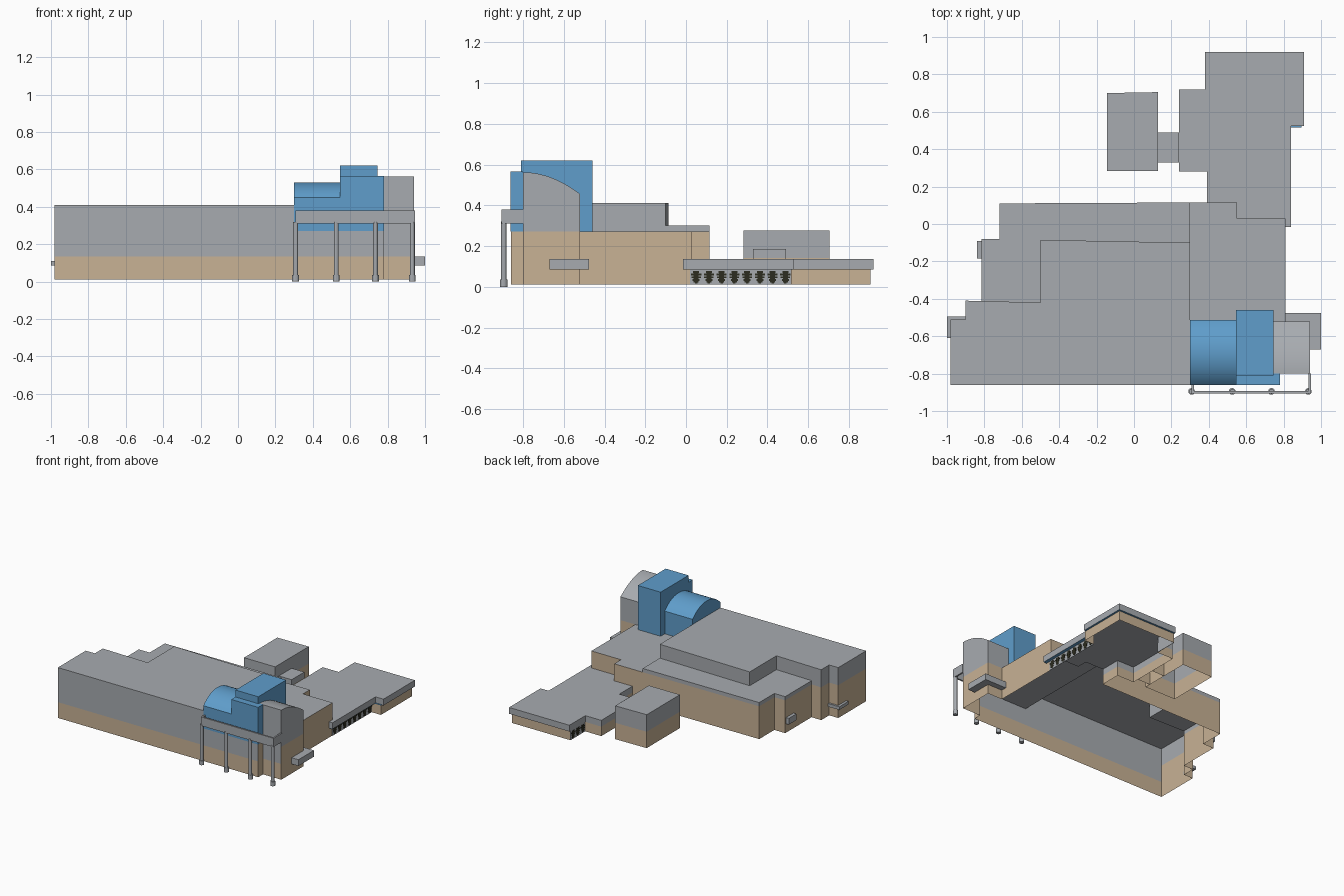
import bpy, bmesh, math

if "Cube" in bpy.data.objects:
    bpy.data.objects.remove(bpy.data.objects["Cube"])

def material(name, rgb):
    m = bpy.data.materials.new(name)
    m.diffuse_color = (*rgb, 1)
    m.use_nodes = True
    m.node_tree.nodes["Principled BSDF"].inputs["Base Color"].default_value = m.diffuse_color
    return m

GREY, TAN, BLUE, DARK = range(4)
MATS = [material("roof grey", (.39, .41, .435)), material("wall tan", (.58, .445, .30)),
        material("panel blue", (.115, .34, .60)), material("window dark", (.025, .025, .014))]

def finish(name, bm):
    me = bpy.data.meshes.new(name)
    bm.to_mesh(me)
    bm.free()
    for m in MATS:
        me.materials.append(m)
    ob = bpy.data.objects.new(name, me)
    bpy.context.collection.objects.link(ob)
    return ob

def add_box(bm, x0, x1, y0, y1, z0, z1, mat=GREY):
    v = [bm.verts.new((x, y, z)) for z in (z0, z1) for x, y in ((x0, y0), (x1, y0), (x1, y1), (x0, y1))]
    for f in ((3, 2, 1, 0), (4, 5, 6, 7), (0, 1, 5, 4), (1, 2, 6, 5), (2, 3, 7, 6), (3, 0, 4, 7)):
        bm.faces.new([v[i] for i in f]).material_index = mat

def boxes(name, items, mat=GREY):
    bm = bmesh.new()
    for b in items:
        add_box(bm, *b, mat)
    return finish(name, bm)

def shell(name, pts, z0, z1, band=.27, front_band=None, lows={}, cap=True):
    """Open-bottomed building: tan below a band height, grey above.
    lows gives the wall's start height on edges that meet another block."""
    bm = bmesh.new()
    for i, a in enumerate(pts):
        b = pts[(i + 1) % len(pts)]
        front = abs(b[1] - a[1]) < .03 and b[0] > a[0]
        split = front_band if front and front_band else band
        lo = lows.get(i, z0)
        levels = [lo] + ([split] if lo < split < z1 else []) + [z1]
        for s, t in zip(levels, levels[1:]):
            if t - s > 1e-5:
                f = bm.faces.new([bm.verts.new(p) for p in ((*a, s), (*b, s), (*b, t), (*a, t))])
                f.material_index = TAN if t <= split + 1e-5 else GREY
    if cap:
        bm.faces.new([bm.verts.new((*p, z1)) for p in pts]).material_index = GREY
    bmesh.ops.remove_doubles(bm, verts=bm.verts, dist=1e-5)
    return finish(name, bm)

def vault(name, pts, x0, x1, mat):
    """Extrude a (y, z) outline along x; first edge is the open bottom."""
    bm = bmesh.new()
    L = [bm.verts.new((x0, *p)) for p in pts]
    R = [bm.verts.new((x1, *p)) for p in pts]
    bm.faces.new(R)
    bm.faces.new(L[::-1])
    for i in range(1, len(pts)):
        j = (i + 1) % len(pts)
        bm.faces.new((R[i], L[i], L[j], R[j]))
    for f in bm.faces:
        f.material_index = mat
    ob = finish(name, bm)
    bpy.ops.object.select_all(action='DESELECT')
    ob.select_set(True)
    bpy.context.view_layer.objects.active = ob
    bpy.ops.object.shade_smooth_by_angle(angle=math.radians(25))
    return ob

Z = .01
# Main hall and its lower neighbours
shell("main_hall", [(-.98, -.86), (.3, -.86), (.3, -.10), (-.5, -.085), (-.5, -.42), (-.815, -.412),
                    (-.9, -.41), (-.9, -.51), (-.98, -.51)], Z, .41, front_band=.135,
      lows={1: .27, 2: .30, 3: .30, 4: .30})
shell("rear_hall", [(-.815, -.412), (-.5, -.42), (-.5, -.085), (.3, -.10), (.3, .115), (-.72, .11),
                    (-.72, -.08), (-.815, -.08)], Z, .30, lows={0: .30, 1: .30, 2: .30, 3: .27})
shell("right_wing", [(.3, -.86), (.78, -.86), (.78, -.8), (.81, -.8), (.81, -.52), (.81, .03), (.55, .03),
                     (.55, .115), (.39, .115), (.3, .115)], Z, .27, front_band=.135,
      lows={2: .27, 3: .27, 5: .135, 6: .135, 7: .135, 9: .27})

# Grey curved-roof block at the right front corner
shell("corner_block_base", [(.78, -.8), (.94, -.8), (.94, -.52), (.81, -.52)], Z, .27,
      front_band=.135, lows={3: .27}, cap=False)
N = 16
vault("corner_block_top", [(-.8, .27), (-.52, .27)] +
      [(-.8 + .28 * t, .562 - .107 * t * t) for t in (1 - i / N for i in range(N + 1))], .745, .94, GREY)

# Blue entrance: barrel vault, tower and front panel
h, c = .08, .175
r = (c * c + h * h) / (2 * h)
half = math.asin(c / r)
arc = [half * (1 - 2 * i / N) for i in range(N + 1)]
vault("blue_vault", [(-.862, .27), (-.512, .27)] +
      [(-.687 + r * math.sin(a), .53 - r + r * math.cos(a)) for a in arc], .3, .545, BLUE)
boxes("blue_tower", [(.545, .745, -.81, -.46, .27, .62)], BLUE)
boxes("blue_front_panel", [(.545, .78, -.862, -.80, .27, .565)], BLUE)

# Front portico: beam with returns on four posts
boxes("portico_beam", [(.308, .945, -.905, -.892, .31, .38), (.308, .32, -.892, -.862, .31, .38),
                       (.932, .945, -.892, -.80, .31, .38)])
bm = bmesh.new()
for x in (.308, .525, .735, .932):
    for rad, z0, z1 in ((.013, .035, .32), (.018, 0, .035)):
        ret = bmesh.ops.create_cone(bm, cap_ends=True, segments=12, radius1=rad, radius2=rad, depth=z1 - z0)
        bmesh.ops.translate(bm, verts=ret["verts"], vec=(x, -.895, (z0 + z1) / 2))
finish("portico_posts", bm)

# Small door canopies
boxes("right_canopy", [(.94, 1, -.67, -.475, .085, .135), (.81, .94, -.52, -.475, .085, .135)])
boxes("left_canopy", [(-1, -.98, -.61, -.495, .085, .11), (-.98, -.9, -.51, -.495, .085, .11)])
boxes("side_canopy", [(-.84, -.815, -.185, -.09, .08, .13)])

# Rear terminal: overhanging flat roof over low walls
shell("terminal_roof", [(.39, .115), (.55, .115), (.55, .03), (.81, .03), (.81, -.015), (.84, -.015),
                        (.84, .525), (.91, .525), (.91, .92), (.38, .92), (.38, .72), (.24, .72),
                        (.24, .28), (.39, .28)], .085, .135, band=.085,
      lows={0: .135, 1: .135, 2: .135})
shell("terminal_walls", [(.39, .115), (.812, .03), (.812, .515), (.895, .515), (.895, .905), (.383, .905),
                         (.383, .72), (.24, .72), (.24, .28), (.39, .28)], Z, .085, band=.085,
      lows={0: .085}, cap=False)
boxes("roof_soffit", [(.812, .84, -.015, .525, .085, .088), (.84, .895, .515, .525, .085, .088),
                      (.895, .91, .525, .92, .085, .088), (.383, .895, .905, .92, .085, .088)], BLUE)

# Patterned windows: grey plate with stacked dark slats
boxes("window_plates", [(.811, .814, .02, .515, Z, .085), (.381, .384, .72, .905, Z, .085)])
bm = bmesh.new()
for x, ys in ((.8155, [.05 + .0625 * i for i in range(8)]), (.3795, [.752 + .06 * i for i in range(3)])):
    for y in ys:
        for z, w in ((.021, .012), (.033, .034), (.047, .046), (.060, .050), (.072, .030)):
            add_box(bm, x - .001, x + .001, y - w / 2, y + w / 2, z - .0045, z + .0045, DARK)
        add_box(bm, x - .001, x + .001, y - .012, y + .012, .02, .075, DARK)
finish("window_slats", bm)

# Detached box building and its link
shell("rear_box", [(-.145, .283), (.128, .283), (.128, .705), (-.145, .70)], Z, .275, band=.14)
shell("link_corridor", [(.128, .33), (.24, .33), (.24, .49), (.128, .49)], Z, .185, band=.14,
      lows={1: .135, 3: .185})
